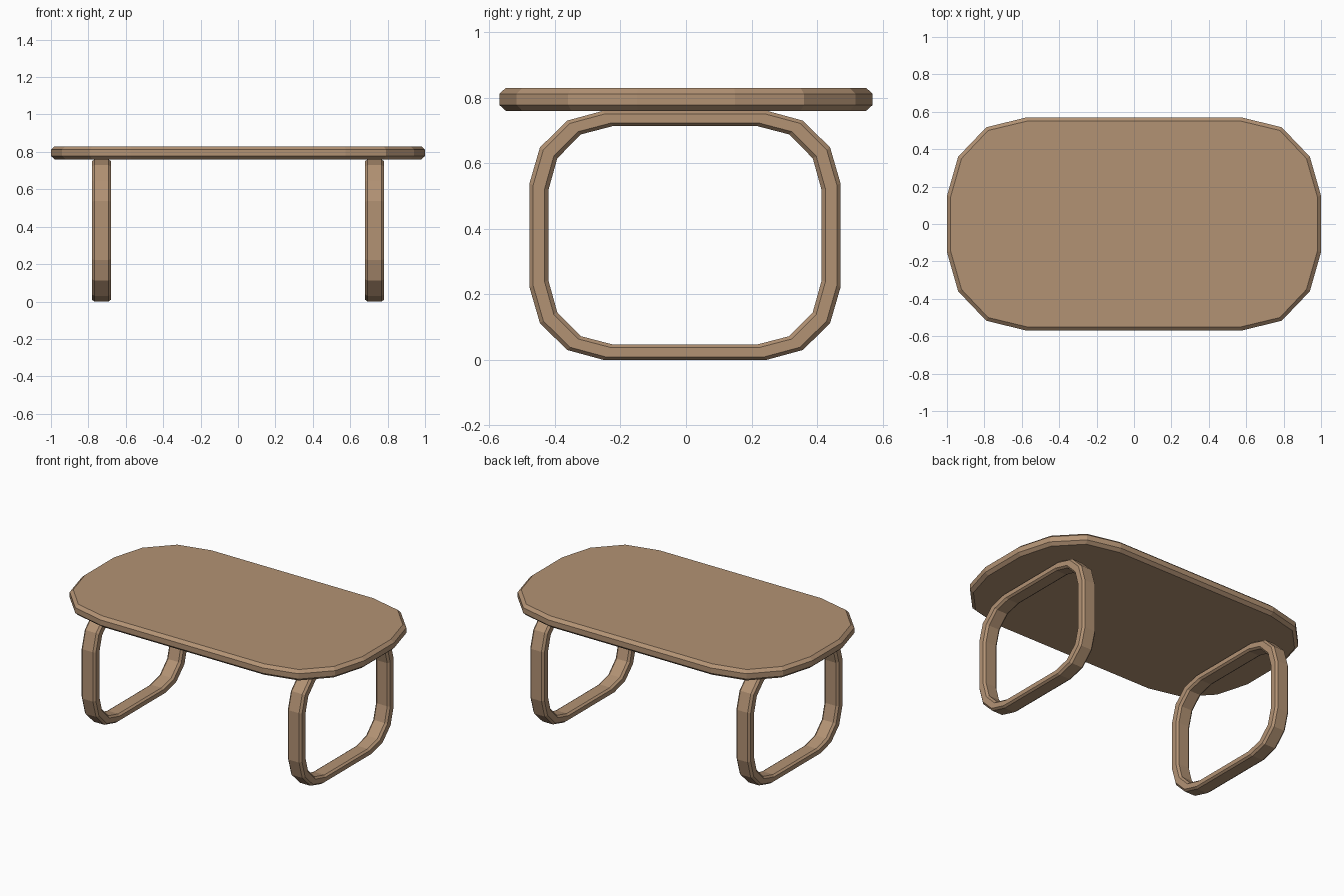
import bpy
import bmesh

cube = bpy.data.objects.get("Cube")
if cube:
    bpy.data.objects.remove(cube, do_unlink=True)

wood = bpy.data.materials.new("warm wood")
wood.use_nodes = True
colour = (0.45, 0.29, 0.175, 1)
wood.diffuse_color = colour
wood.node_tree.nodes["Principled BSDF"].inputs["Base Color"].default_value = colour


def rounded_outline(quarter):
    """Mirror one corner's points into a closed four-corner loop."""
    back = quarter[::-1]
    return (quarter + [(-u, v) for u, v in back]
            + [(-u, -v) for u, v in quarter] + [(u, -v) for u, v in back])


def loft(name, loops, closed):
    """Bridge matching loops; join the ends or cap them."""
    bm = bmesh.new()
    rings = [[bm.verts.new(p) for p in loop] for loop in loops]
    n = len(rings[0])
    pairs = list(zip(rings, rings[1:]))
    if closed:
        pairs.append((rings[-1], rings[0]))
    else:
        bm.faces.new(rings[0])
        bm.faces.new(rings[-1])
    for a, b in pairs:
        for i in range(n):
            j = (i + 1) % n
            bm.faces.new((a[i], a[j], b[j], b[i]))
    bmesh.ops.recalc_face_normals(bm, faces=bm.faces[:])
    mesh = bpy.data.meshes.new(name)
    bm.to_mesh(mesh)
    bm.free()
    mesh.materials.append(wood)
    obj = bpy.data.objects.new(name, mesh)
    bpy.context.collection.objects.link(obj)
    return obj


def blend(a, b, t):
    return [(p[0] + (q[0] - p[0]) * t, p[1] + (q[1] - p[1]) * t)
            for p, q in zip(a, b)]


# Tabletop: a rounded slab with chamfered rims
rim = rounded_outline([(1.0, 0.15), (0.94, 0.36), (0.79, 0.517), (0.575, 0.57)])
flat = rounded_outline([(0.98, 0.147), (0.922, 0.35), (0.78, 0.5), (0.572, 0.55)])
levels = [(flat, 0.76), (rim, 0.778), (rim, 0.812), (flat, 0.83)]
loft("tabletop", [[(x, y, z) for x, y in loop] for loop, z in levels], False)

# Legs: closed loops with a chamfered rectangular section
outer = rounded_outline([(0.475, 0.158), (0.443, 0.268), (0.36, 0.35), (0.25, 0.38)])
inner = rounded_outline([(0.417, 0.138), (0.39, 0.235), (0.318, 0.308), (0.218, 0.334)])
section = [(0.2, -0.05), (0, -0.037), (0, 0.037), (0.2, 0.05),
           (0.8, 0.05), (1, 0.037), (1, -0.037), (0.8, -0.05)]
for side, centre in (("left", 0.73), ("right", -0.73)):
    loops = [[(centre + dx, y - 0.003, z + 0.38) for y, z in blend(outer, inner, t)]
             for t, dx in section]
    loft(side + "_leg_loop", loops, True)
